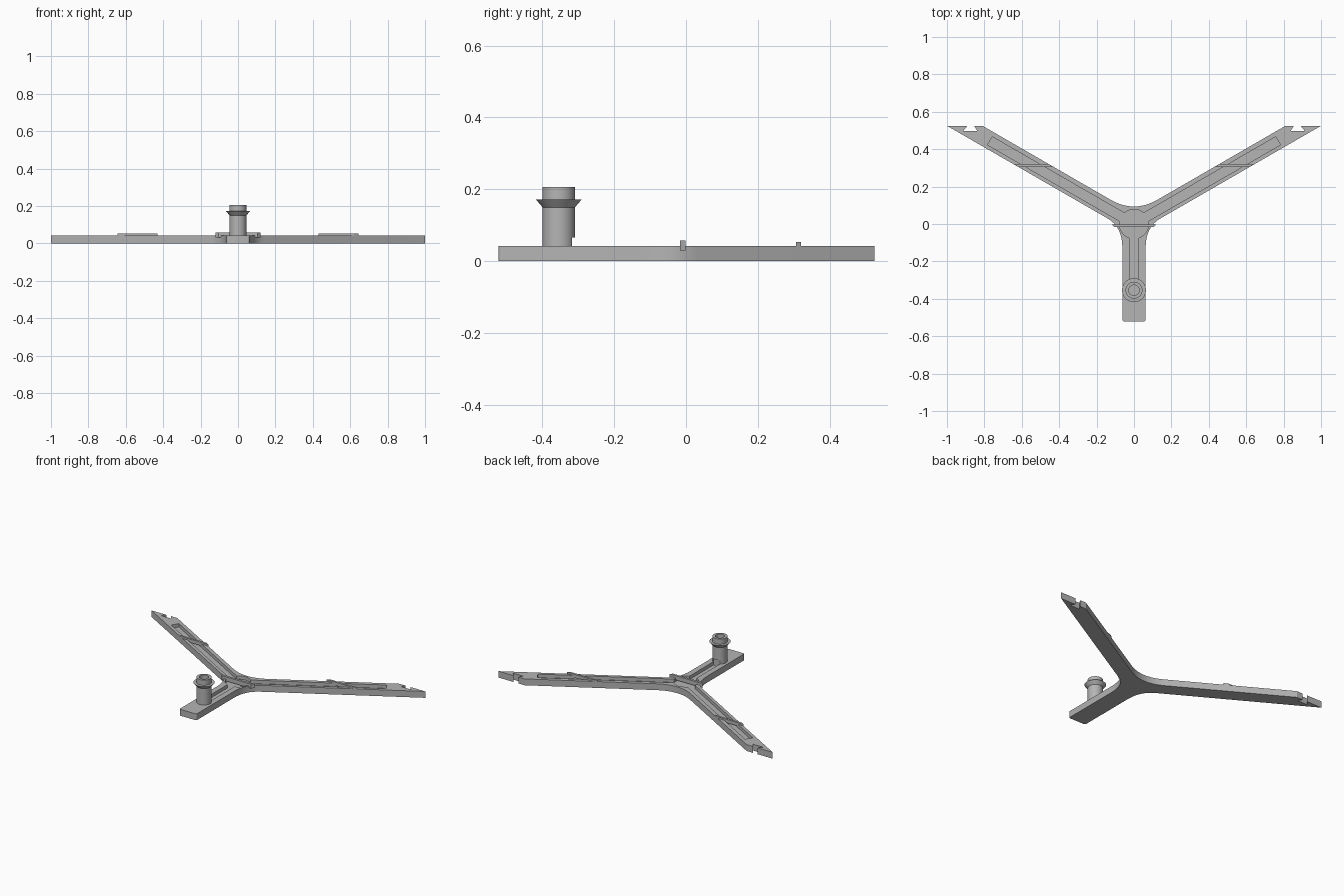
import bpy, bmesh, math
from mathutils import Vector

if "Cube" in bpy.data.objects:
    bpy.data.objects.remove(bpy.data.objects["Cube"])

grey = bpy.data.materials.new("light grey plastic")
grey.use_nodes = True
colour = (0.46, 0.46, 0.46, 1)
grey.diffuse_color = colour
grey.node_tree.nodes["Principled BSDF"].inputs["Base Color"].default_value = colour

SLOPE = math.tan(math.radians(30))
TOP = 0.042


def finish(name, bm):
    bmesh.ops.recalc_face_normals(bm, faces=bm.faces)
    mesh = bpy.data.meshes.new(name)
    bm.to_mesh(mesh)
    bm.free()
    mesh.materials.append(grey)
    ob = bpy.data.objects.new(name, mesh)
    bpy.context.collection.objects.link(ob)
    return ob


def prism(name, outline, z0, z1):
    bm = bmesh.new()
    face = bm.faces.new([bm.verts.new((x, y, z0)) for x, y in outline])
    ext = bmesh.ops.extrude_face_region(bm, geom=[face])
    verts = [g for g in ext["geom"] if isinstance(g, bmesh.types.BMVert)]
    bmesh.ops.translate(bm, verts=verts, vec=(0, 0, z1 - z0))
    return finish(name, bm)


def lathe(name, profile, centre, steps=40):
    bm = bmesh.new()
    rings = []
    for r, z in profile:
        angles = [2 * math.pi * i / steps for i in range(steps)]
        rings.append([bm.verts.new((r * math.cos(a), centre + r * math.sin(a), z)) for a in angles])
    for low, high in zip(rings, rings[1:]):
        for i in range(steps):
            j = (i + 1) % steps
            bm.faces.new((low[i], low[j], high[j], high[i]))
    bm.faces.new(rings[0])
    bm.faces.new(rings[-1])
    return finish(name, bm)


def bend(a, b, c, n=8):
    a, b, c = Vector(a), Vector(b), Vector(c)
    return [tuple(a.lerp(b, i / n).lerp(b.lerp(c, i / n), i / n)) for i in range(n + 1)]


def arc(r, start, end, n=8):
    angles = [math.radians(start + (end - start) * i / n) for i in range(n + 1)]
    return [(r * math.cos(a), r * math.sin(a)) for a in angles]


def mirrored(half):
    return half + [(-x, y) for x, y in reversed(half) if abs(x) > 1e-5]


def smooth(ob):
    bpy.ops.object.select_all(action='DESELECT')
    ob.select_set(True)
    bpy.context.view_layer.objects.active = ob
    bpy.ops.object.shade_smooth_by_angle(angle=math.radians(30))


# Three-armed body with dovetail notches at the two arm tips
half = bend((0, 0.0935), (0.063, 0.0935), (0.126, 0.13))
half += [(0.81, 0.525), (0.855, 0.525), (0.838, 0.498), (0.913, 0.498), (0.89, 0.525), (1, 0.525)]
half += bend((0.14, 0.029), (0.062, -0.016), (0.062, -0.13))
half += bend((0.062, -0.51), (0.062, -0.522), (0.05, -0.522), 4)
body = prism("three_arm_body", mirrored(half), 0, TOP)

# Hollow post with a flared collar
post = lathe("post", [(0.045, 0.02), (0.045, 0.15), (0.064, 0.172), (0.045, 0.172),
                      (0.045, 0.206), (0.028, 0.206), (0.028, 0.1)], -0.354)

# Channel along all three arms, also cutting the foot of the post
hub, half_width = 0.078, 0.025
spread = math.degrees(math.asin(half_width / hub))
groove = arc(hub, 90, 30 + spread) + [(0.757, 0.466), (0.784, 0.424)]
groove += arc(hub, 30 - spread, spread - 90) + [(half_width, -0.32)]
cutter = prism("channel_cutter", mirrored(groove), 0.02, 0.066)
cutter.hide_render = True
for ob in (body, post):
    mod = ob.modifiers.new("channel", 'BOOLEAN')
    mod.operation = 'DIFFERENCE'
    mod.solver = 'EXACT'
    mod.object = cutter
    bpy.context.view_layer.objects.active = ob
    bpy.ops.object.modifier_apply(modifier=mod.name)
    smooth(ob)
bpy.data.objects.remove(cutter)

# Thin straps bridging the channel
for side, name in ((1, "left_strap"), (-1, "right_strap")):
    front, back = 0.306, 0.32
    outline = [((y + off) / SLOPE * side, y) for y, off in
               ((front, 0.052), (front, -0.057), (back, -0.057), (back, 0.052))]
    prism(name, outline, 0.03, 0.053)
prism("centre_strap", [(-0.105, -0.017), (0.105, -0.017), (0.12, -0.002), (-0.12, -0.002)], 0.03, 0.058)
